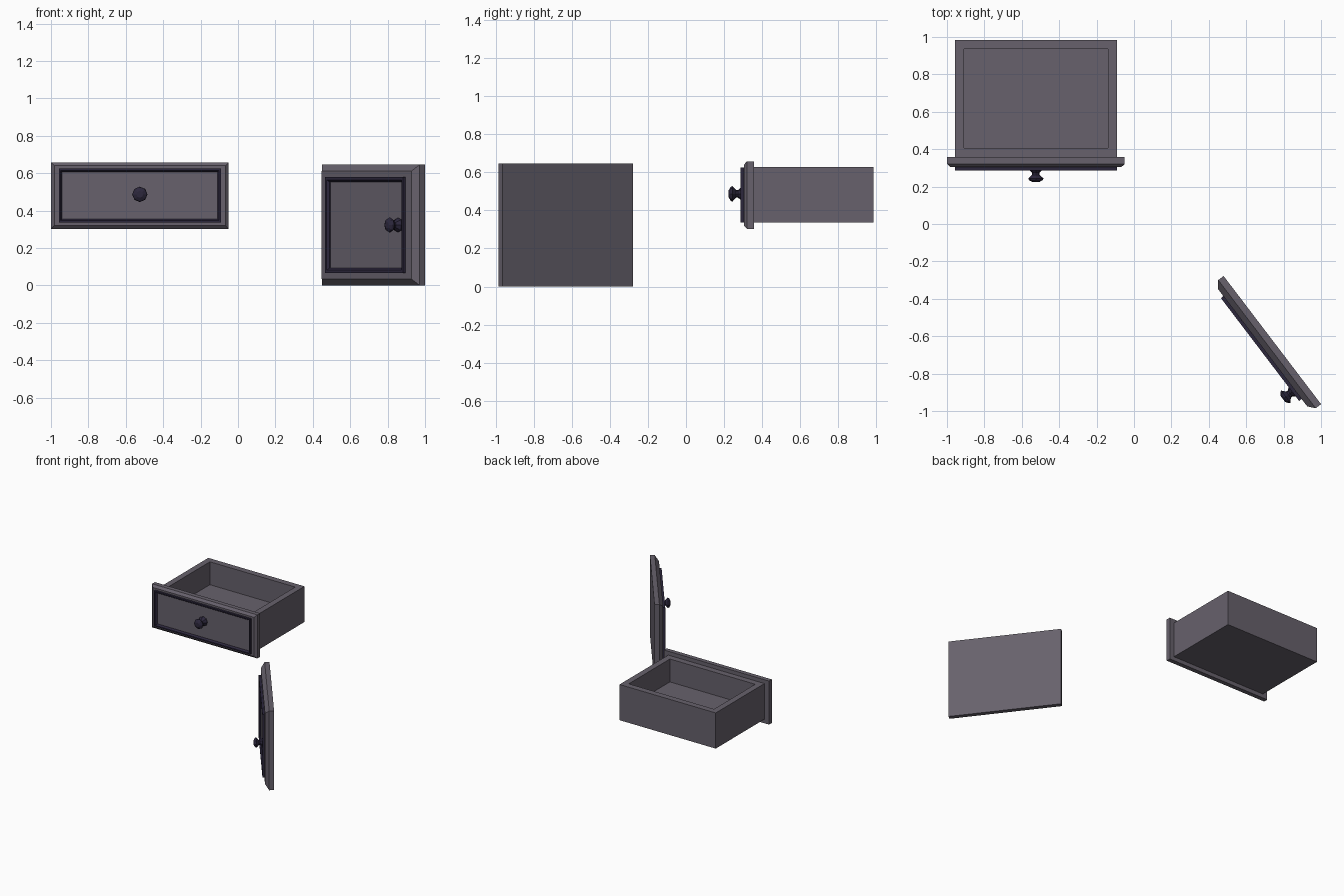
import bpy, math
from mathutils import Matrix, Vector

if "Cube" in bpy.data.objects:
    bpy.data.objects.remove(bpy.data.objects["Cube"])


def make_material(name, rgb):
    m = bpy.data.materials.new(name)
    m.diffuse_color = (*rgb, 1)
    m.use_nodes = True
    m.node_tree.nodes["Principled BSDF"].inputs["Base Color"].default_value = m.diffuse_color
    return m


WOOD = make_material("grey_wood", (0.135, 0.12, 0.15))
DARK = make_material("dark_trim", (0.025, 0.02, 0.045))


def loft(name, rings, mat, matrix, closed=False):
    """Skin a list of equal-sized point rings; cap the ends or join them."""
    n = len(rings[0])
    verts = [Vector(p) for r in rings for p in r]
    faces = []
    for k in range(len(rings) if closed else len(rings) - 1):
        a, b = k * n, (k + 1) % len(rings) * n
        faces += [(a + i, a + (i + 1) % n, b + (i + 1) % n, b + i) for i in range(n)]
    if not closed:
        last = (len(rings) - 1) * n
        faces += [tuple(reversed(range(n))), tuple(range(last, last + n))]
    me = bpy.data.meshes.new(name)
    me.from_pydata(verts, [], faces)
    me.materials.append(mat)
    ob = bpy.data.objects.new(name, me)
    bpy.context.collection.objects.link(ob)
    ob.matrix_world = matrix
    return ob


def rect(w, h, ix, iz, d):
    """Upright rectangle inset by ix, iz and standing d in front of the back."""
    return [(ix, -d, iz), (w - ix, -d, iz), (w - ix, -d, h - iz), (ix, -d, h - iz)]


def panel(prefix, w, h, slab, chamfer, rise, inset, trim, knob, matrix):
    # chamfered slab
    face = slab + rise
    loft(prefix + "_panel", [rect(w, h, 0, 0, 0), rect(w, h, 0, 0, slab),
                             rect(w, h, chamfer, chamfer, face)], WOOD, matrix)
    # raised moulding frame with a sloping inner side
    ix, iz = inset
    loft(prefix + "_moulding",
         [rect(w, h, ix + o, iz + o, face + d) for o, d in
          ((0, -0.004), (0, 0.017), (trim * 0.55, 0.017), (trim, 0.005), (trim, -0.004))],
         DARK, matrix, closed=True)
    # eight-sided turned knob
    profile = ((0.038, -0.002), (0.036, 0.012), (0.019, 0.032), (0.021, 0.042),
               (0.041, 0.060), (0.036, 0.070), (0.018, 0.080))
    rings = []
    for r, d in profile:
        rings.append([(knob[0] + r * math.cos(t), -face - d, knob[1] + r * math.sin(t))
                      for t in (math.tau * i / 8 for i in range(8))])
    loft(prefix + "_knob", rings, DARK, matrix)


# drawer front
panel("drawer", 0.95, 0.355, 0.036, 0.018, 0.017, (0.042, 0.033), 0.018,
      (0.475, 0.184), Matrix.Translation((-1, 0.357, 0.303)))


# open drawer box
def flat(i, z):
    x0, x1, y0, y1 = -0.958 + i, -0.09 - i, 0.357 + i, 0.985 - i
    return [(x0, y0, z), (x1, y0, z), (x1, y1, z), (x0, y1, z)]


loft("drawer_box", [flat(0, 0.336), flat(0, 0.627), flat(0.049, 0.627),
                    flat(0.049, 0.44)], WOOD, Matrix.Identity(4))

# swung-open cupboard door
angle = math.atan2(-0.685, 0.521)
panel("door", 0.861, 0.646, 0.036, 0.035, 0.03, (0.085, 0.067), 0.026,
      (0.715, 0.323),
      Matrix.Translation((0.479, -0.278, 0)) @ Matrix.Rotation(angle, 4, 'Z'))
